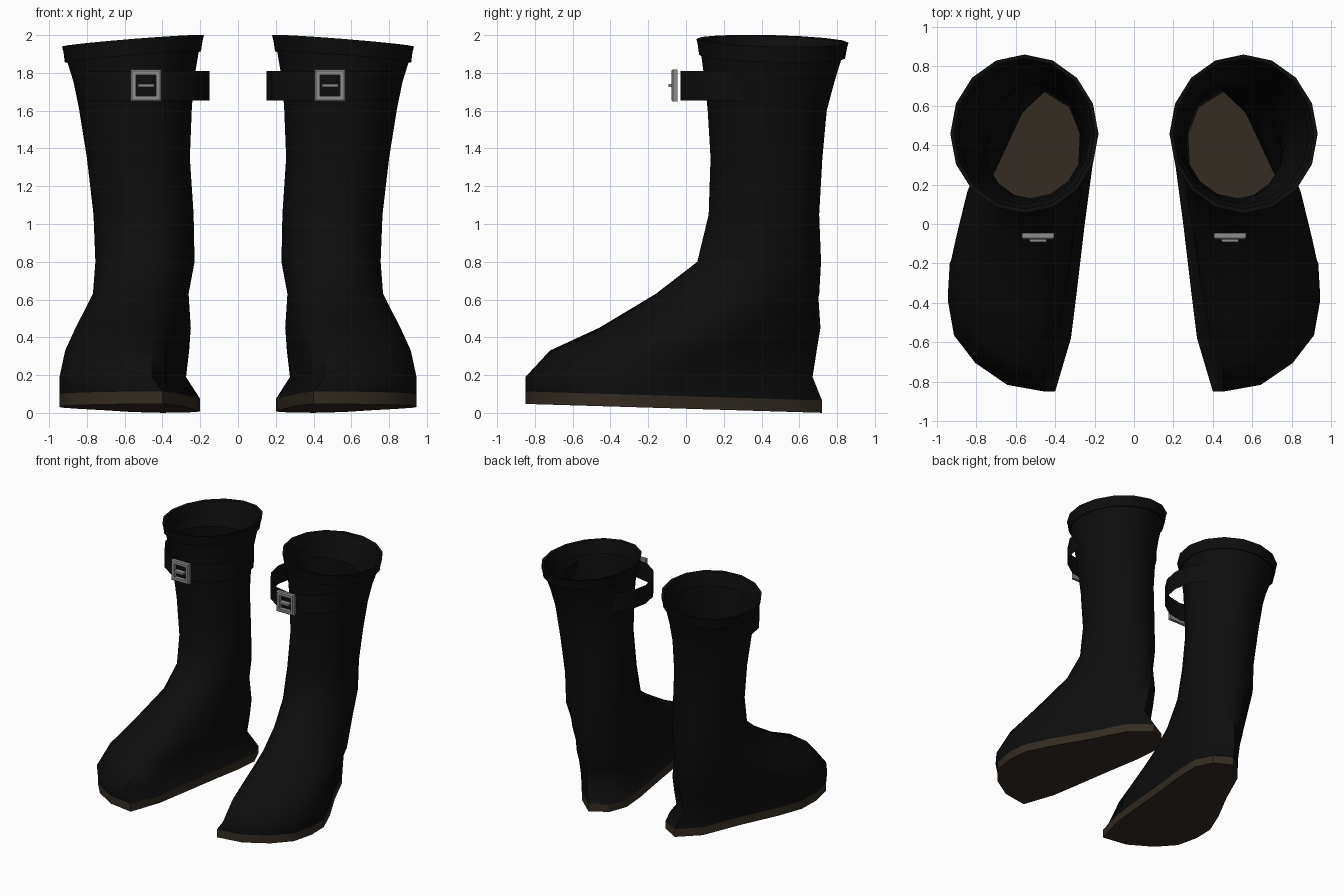
import bpy, math

if "Cube" in bpy.data.objects:
    bpy.data.objects.remove(bpy.data.objects["Cube"])

def material(name, rgb):
    m = bpy.data.materials.new(name)
    m.diffuse_color = (*rgb, 1)
    m.use_nodes = True
    m.node_tree.nodes["Principled BSDF"].inputs["Base Color"].default_value = m.diffuse_color
    return m

BLACK = material("black rubber", (0.0042, 0.0042, 0.0042))
BROWN = material("brown sole", (0.034, 0.025, 0.016))
GREY = material("grey metal", (0.27, 0.27, 0.27))

def make(name, verts, faces, mat, smooth=True, angle=50):
    """Mesh object for the +x boot, mirrored to make the pair."""
    me = bpy.data.meshes.new(name)
    me.from_pydata(verts, [], faces)
    me.materials.append(mat)
    ob = bpy.data.objects.new(name, me)
    bpy.context.collection.objects.link(ob)
    if smooth:
        bpy.ops.object.select_all(action='DESELECT')
        ob.select_set(True)
        bpy.context.view_layer.objects.active = ob
        bpy.ops.object.shade_smooth_by_angle(angle=math.radians(angle))
    mod = ob.modifiers.new("pair", 'MIRROR')
    mod.use_mirror_merge = False
    return ob

def loft(rings, cap_start=False, cap_end=False):
    n = len(rings[0])
    verts = [p for r in rings for p in r]
    faces = [(k*n + i, k*n + (i+1) % n, (k+1)*n + (i+1) % n, (k+1)*n + i)
             for k in range(len(rings) - 1) for i in range(n)]
    if cap_start:
        faces.append(tuple(reversed(range(n))))
    if cap_end:
        faces.append(tuple(range((len(rings)-1)*n, len(rings)*n)))
    return verts, faces

# Foot outline, counter-clockwise from the toe
FOOT = [(.40, -.85), (.61, -.815), (.79, -.70), (.91, -.555), (.945, -.37),
        (.935, -.20), (.85, .0), (.70, .28), (.56, .58), (.40, .72),
        (.26, .64), (.20, .50), (.21, .30), (.25, .0), (.29, -.34), (.32, -.58)]
N = len(FOOT)
FOOT_UNIT = [((x - .2) / .745, (y + .85) / 1.57) for x, y in FOOT]
ROUND_UNIT = [(.5 + .5*math.cos(a), .5 + .5*math.sin(a))
              for a in (2*math.pi*i/N - math.pi/2 for i in range(N))]

def section(z, x0, x1, y0, y1, t, tilt=0):
    """Ring fitted to a box; t blends foot outline (0) to round shaft (1)."""
    ring = []
    for (fx, fy), (rx, ry) in zip(FOOT_UNIT, ROUND_UNIT):
        x = x0 + (x1 - x0) * (fx + (rx - fx)*t)
        y = y0 + (y1 - y0) * (fy + (ry - fy)*t)
        ring.append((x, y, z - tilt * (.08*(x - .555) + .025*(y - .46))))
    return ring

# Sole, rising towards the toe
top = [(x, y, .088 - .03*y) for x, y in FOOT]
bottom = [(x, y, .022 - .03*y) for x, y in FOOT]
make("sole", *loft([bottom, top], True, True), BROWN, angle=30)

# Boot upper: foot, ankle and shaft
levels = [
    (.19, .275, .945, -.85, .67, 0),
    (.33, .255, .915, -.72, .70, .15),
    (.45, .245, .86, -.46, .73, .4),
    (.63, .26, .768, -.16, .725, .75),
    (.80, .23, .755, .06, .715, 1),
    (1.05, .235, .765, .12, .705, 1),
    (1.35, .255, .80, .13, .722, 1),
    (1.60, .245, .84, .115, .745, 1),
    (1.75, .235, .87, .10, .785, 1),
    (1.89, .207, .905, .08, .825, 1, 1),
]
make("boot_upper", *loft([top] + [section(*l) for l in levels]), BLACK, angle=60)

# Cuff: band around the opening, folded over to the inside
cuff = [
    (1.89, .207, .905, .08, .825, 1, 1),
    (1.885, .196, .917, .07, .842, 1, 1),
    (1.94, .188, .924, .062, .852, 1, 1),
    (1.97, .18, .932, .055, .86, 1, 1),
    (1.965, .20, .912, .075, .84, 1, 1),
    (1.86, .225, .885, .10, .81, 1, 1),
]
make("cuff", *loft([section(*l) for l in cuff]), BLACK, angle=40)

# Strap: loose loop standing off the front and inner side of the shaft
make("strap", *loft([section(z, .15, .83, -.03, .67, 1) for z in (1.655, 1.81)]), BLACK)

# Buckle: square frame with a short prong
def square(half, y):
    return [(.487 + sx*half, y, 1.733 + sz*half*1.05)
            for sx, sz in ((-1, -1), (1, -1), (1, 1), (-1, 1))]

frame = [square(.081, -.045), square(.081, -.07), square(.073, -.078),
         square(.053, -.078), square(.053, -.045), square(.081, -.045)]
make("buckle_frame", *loft(frame), GREY, smooth=False)

def bar(y):
    return [(.445, y, 1.725), (.53, y, 1.725), (.53, y, 1.742), (.445, y, 1.742)]

make("buckle_prong", *loft([bar(-.05), bar(-.092)], True, True), GREY, smooth=False)
